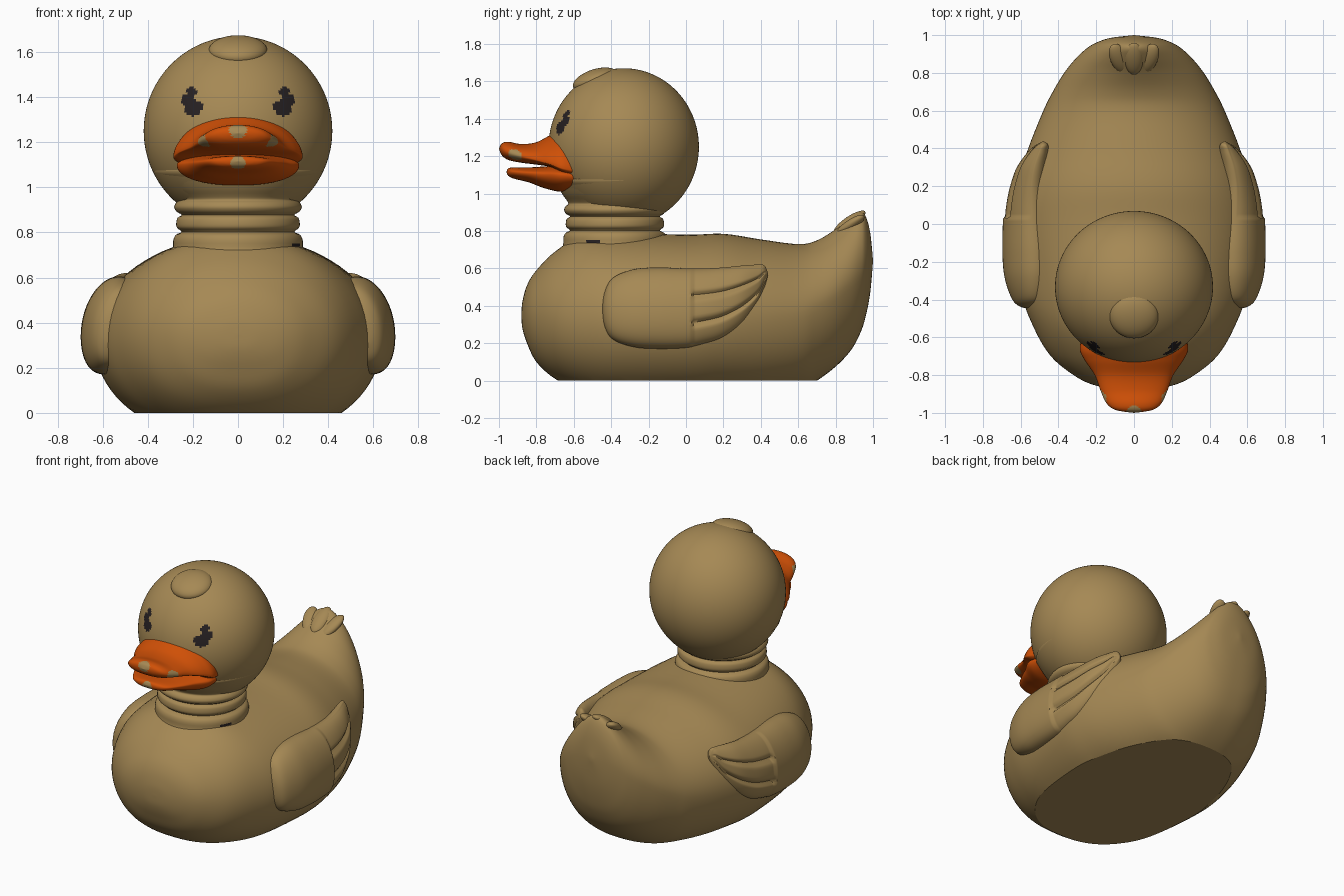
import bpy, bmesh, math
from mathutils import Matrix, Vector

if "Cube" in bpy.data.objects:
    bpy.data.objects.remove(bpy.data.objects["Cube"])


def material(name, color):
    m = bpy.data.materials.new(name)
    m.diffuse_color = (*color, 1)
    m.use_nodes = True
    m.node_tree.nodes["Principled BSDF"].inputs["Base Color"].default_value = m.diffuse_color
    return m


TAN = material("tan_rubber", (0.38, 0.25, 0.09))
ORANGE = material("orange_bill", (0.63, 0.08, 0.002))
DARK = material("dark_eye", (0.02, 0.015, 0.016))


def finish(name, bm, mats, rule=None, angle=45):
    """Turn a bmesh into a smooth object; rule(face centre) gives the material index."""
    bmesh.ops.remove_doubles(bm, verts=bm.verts, dist=0.0005)
    bmesh.ops.recalc_face_normals(bm, faces=bm.faces)
    if rule:
        for f in bm.faces:
            f.material_index = rule(f.calc_center_median())
    me = bpy.data.meshes.new(name)
    bm.to_mesh(me)
    bm.free()
    for m in mats:
        me.materials.append(m)
    ob = bpy.data.objects.new(name, me)
    bpy.context.collection.objects.link(ob)
    bpy.ops.object.select_all(action='DESELECT')
    ob.select_set(True)
    bpy.context.view_layer.objects.active = ob
    bpy.ops.object.shade_smooth_by_angle(angle=math.radians(angle))
    return ob


def smooth_rows(rows, steps):
    """Catmull-Rom interpolation through rows of numbers."""
    out = []
    for i in range(len(rows) - 1):
        a, b = rows[max(i - 1, 0)], rows[i]
        c, d = rows[i + 1], rows[min(i + 2, len(rows) - 1)]
        for s in range(steps):
            t = s / steps
            out.append([0.5 * (2 * q + (r - p) * t + (2 * p - 5 * q + 4 * r - u) * t * t
                               + (3 * q - p - 3 * r + u) * t ** 3)
                        for p, q, r, u in zip(a, b, c, d)])
    return out + [list(rows[-1])]


def skin(rings):
    """Bridge a list of closed point rings."""
    bm = bmesh.new()
    vs = [[bm.verts.new(p) for p in ring] for ring in rings]
    n = len(vs[0])
    for a, b in zip(vs, vs[1:]):
        for j in range(n):
            k = (j + 1) % n
            bm.faces.new((a[j], a[k], b[k], b[j]))
    return bm


def loft(stations, steps, n, place=None):
    """Oval sections along y from rows of (y, bottom, top, widest z, half width, extra).
    extra pinches the upper half, unless place(x, y, z, s, extra) moves the points."""
    rings = []
    for y, bot, top, zc, w, extra in smooth_rows(stations, steps):
        ring = []
        for j in range(n):
            t = 2 * math.pi * j / n
            s, c = math.sin(t), math.cos(t)
            if s < 0:  # slightly squarer belly
                c = math.copysign(abs(c) ** .8, c)
            z = zc + s * ((top - zc) if s > 0 else (zc - bot))
            if place:
                ring.append(place(w * c, y, z, s, extra))
            else:
                ring.append((w * c * (1 - extra * max(s, 0) ** 1.5), y, z))
        rings.append(ring)
    return skin(rings)


def ellipsoid(center, radii, slope=0, yaw=0, u=40, v=24):
    bm = bmesh.new()
    mat = (Matrix.Translation(center) @ Matrix.Rotation(math.radians(yaw), 4, 'Z')
           @ Matrix.Rotation(math.radians(slope), 4, 'X')
           @ Matrix.Diagonal((*radii, 1)))
    bmesh.ops.create_uvsphere(bm, u_segments=u, v_segments=v, radius=1, matrix=mat)
    return bm


# Body with raised tail, cut flat at the floor
body = loft([
    (-.88, .35, .35, .35, 0, 0), (-.875, .28, .42, .35, .10, 0),
    (-.85, .20, .51, .35, .22, 0), (-.80, .10, .59, .345, .32, 0),
    (-.70, .01, .69, .34, .44, 0), (-.55, -.06, .78, .335, .53, 0),
    (-.35, -.10, .79, .33, .60, 0), (0, -.11, .78, .33, .64, 0),
    (.2, -.10, .785, .33, .62, 0), (.4, -.09, .755, .34, .56, .03),
    (.6, -.05, .73, .36, .48, .08), (.7, 0, .75, .40, .43, .15),
    (.8, .075, .81, .46, .37, .25), (.88, .16, .875, .52, .305, .32),
    (.93, .25, .905, .56, .25, .32), (.96, .34, .88, .60, .20, .25),
    (.985, .47, .79, .63, .125, .15), (1, .64, .64, .64, 0, 0)], 5, 80)
bmesh.ops.bisect_plane(body, geom=body.verts[:] + body.edges[:] + body.faces[:],
                       plane_co=(0, 0, 0), plane_no=(0, 0, 1), clear_inner=True)
bmesh.ops.contextual_create(body, geom=[e for e in body.edges
                                        if e.is_boundary and all(abs(v.co.z) < .001 for v in e.verts)])
finish("body", body, [TAN], angle=25)

# Low feather tufts fanned over the tail tip
for i, x in enumerate((-.075, 0, .075)):
    finish(f"tail_feather_{i + 1}",
           ellipsoid((x, .875, .848 if x == 0 else .825), (.05, .10, .03), 34, -x * 350), [TAN])

# Neck: three soft rings, then a flare into the head; rows of (radius, z, centre y)
profile = [(.32, .66, -.38), (.29, .72, -.38), (.287, .765, -.38), (.275, .79, -.38),
           (.25, .803, -.38), (.27, .82, -.38), (.274, .84, -.38), (.268, .865, -.38),
           (.25, .878, -.38), (.272, .892, -.38), (.283, .912, -.38), (.275, .932, -.38),
           (.265, .945, -.375), (.285, .965, -.365), (.318, .995, -.355),
           (.352, 1.04, -.345), (.375, 1.085, -.338), (.25, 1.12, -.335)]
rings = [[(r * math.cos(a), cy + .96 * r * math.sin(a), z)
          for a in (2 * math.pi * j / 64 for j in range(64))]
         for r, z, cy in smooth_rows(profile, 3)]
finish("neck", skin(rings), [TAN, DARK],
       lambda c: int(c.x > 0 and -.53 < c.y < -.45 and .738 < c.z < .75), 70)

# Head, with comma-shaped eyes painted on the front faces
EYE = [(.205, 1.425, .022), (.225, 1.388, .026), (.20, 1.352, .036), (.172, 1.362, .02)]


def eye_rule(c):
    return int(c.y < -.335 and any(math.hypot(abs(c.x) - x, c.z - z) < r for x, z, r in EYE))


finish("head", ellipsoid((0, -.333, 1.25), (.418, .402, .42), u=192, v=128),
       [TAN, DARK], eye_rule)

# Forehead tuft
finish("head_tuft", ellipsoid((0, -.485, 1.607), (.13, .125, .058), 18), [TAN])


# Bill halves, with bare patches where the paint is missing
def patch_rule(spots):
    def rule(c):
        p = Vector((abs(c.x), c.y, c.z))
        return int(any((p - Vector(s[:3])).length < s[3] for s in spots))
    return rule


upper = loft([
    (-.58, 1.07, 1.29, 1.12, .27, 0), (-.66, 1.10, 1.33, 1.135, .287, .12),
    (-.72, 1.14, 1.315, 1.155, .262, .12), (-.80, 1.155, 1.275, 1.18, .208, .05),
    (-.88, 1.165, 1.265, 1.20, .178, 0), (-.95, 1.18, 1.277, 1.22, .145, 0),
    (-.985, 1.205, 1.268, 1.235, .095, 0), (-1, 1.24, 1.24, 1.24, 0, 0)], 8, 64)
finish("upper_bill", upper, [ORANGE, TAN],
       patch_rule([(0, -.995, 1.257, .04), (.163, -.92, 1.20, .04)]), 60)

lower = loft([
    (-.58, 1.02, 1.14, 1.09, .26, 0), (-.67, 1.01, 1.15, 1.10, .27, 0),
    (-.76, 1.03, 1.145, 1.105, .22, 0), (-.84, 1.06, 1.14, 1.11, .18, 0),
    (-.92, 1.08, 1.14, 1.115, .13, 0), (-.95, 1.095, 1.135, 1.115, .075, 0),
    (-.96, 1.115, 1.115, 1.115, 0, 0)], 8, 64)
finish("lower_bill", lower, [ORANGE, TAN], patch_rule([(0, -.955, 1.105, .034)]), 60)

# Wings: a round shoulder pad running back into three grooved feathers (last value: centre x)
WING = [(-.45, .385, .385, .385, 0, .55), (-.435, .29, .475, .385, .06, .55),
        (-.39, .22, .55, .385, .10, .55), (-.28, .18, .595, .385, .133, .553),
        (-.15, .17, .605, .385, .14, .557), (0, .175, .60, .39, .13, .565),
        (.1, .195, .60, .40, .118, .57), (.2, .23, .605, .42, .10, .57),
        (.3, .30, .615, .46, .085, .555), (.38, .40, .62, .51, .06, .53),
        (.42, .50, .615, .56, .035, .515), (.44, .57, .57, .57, 0, .505)]
for side, m in (("right", 1), ("left", -1)):
    def place(x, y, z, s, x0):
        if x > 0 and y > .03:
            groove = max(math.exp(-((s - k) / .08) ** 2) for k in (-.4, .3))
            x -= min(.010 + .022 * groove, x * .5)
        return (m * (x + x0 - .12 * (z - .36)), y, z)
    finish(f"{side}_wing", loft(WING, 8, 96, place), [TAN], angle=60)
